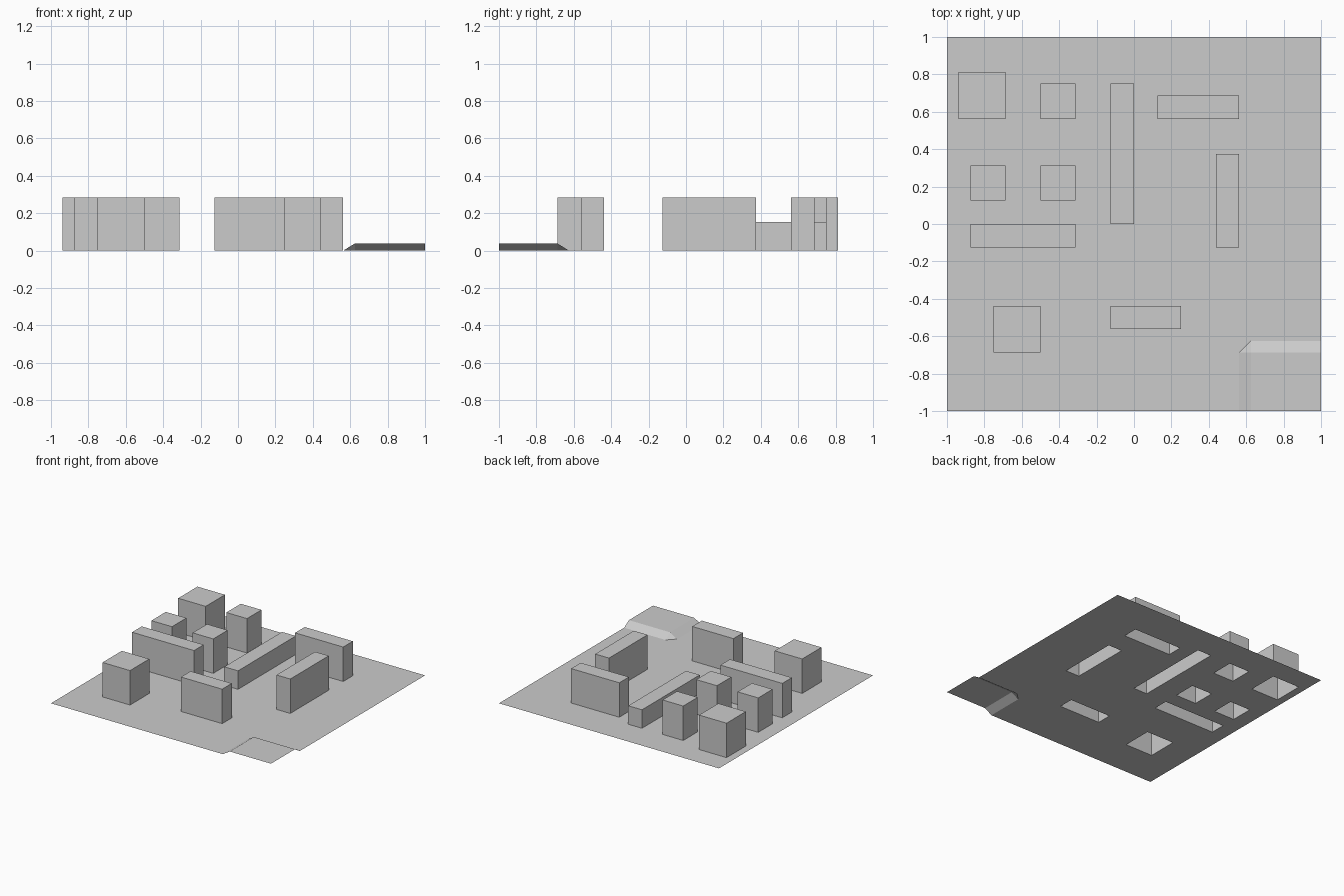
import bpy, bmesh
from mathutils import Matrix, Vector

if "Cube" in bpy.data.objects:
    bpy.data.objects.remove(bpy.data.objects["Cube"])

U = 1 / 16            # layout module: everything sits on a 32 x 32 grid
TALL, LOW, RAISED = 0.283, 0.152, 0.0385

# name: x0, x1, y0, y1 (in modules), height
BUILDINGS = {
    "corner_tower":   (-15, -11, 9, 13, TALL),
    "back_tower":     (-8, -5, 9, 12, TALL),
    "left_tower":     (-14, -11, 2, 5, TALL),
    "middle_tower":   (-8, -5, 2, 5, TALL),
    "front_tower":    (-12, -8, -11, -7, TALL),
    "low_long_block": (-2, 0, 0, 12, LOW),
    "back_block":     (2, 9, 9, 11, TALL),
    "right_block":    (7, 9, -2, 6, TALL),
    "left_block":     (-14, -5, -2, 0, TALL),
    "front_block":    (-2, 4, -9, -7, TALL),
}


def finish(name, bm):
    mesh = bpy.data.meshes.new(name)
    bm.to_mesh(mesh)
    bm.free()
    bpy.context.collection.objects.link(bpy.data.objects.new(name, mesh))


def building(name, x0, x1, y0, y1, h):
    """Box without a floor, standing over its hole in the ground."""
    bm = bmesh.new()
    size = Matrix.Diagonal(((x1 - x0) * U, (y1 - y0) * U, h, 1))
    centre = Matrix.Translation(((x0 + x1) / 2 * U, (y0 + y1) / 2 * U, h / 2))
    bmesh.ops.create_cube(bm, size=1, matrix=centre @ size)
    bm.normal_update()
    floor = [f for f in bm.faces if f.normal.z < -0.5]
    bmesh.ops.delete(bm, geom=floor, context='FACES_ONLY')
    finish(name, bm)


def covered(face):
    c = face.calc_center_median() / U
    return any(x0 < c.x < x1 and y0 < c.y < y1
               for x0, x1, y0, y1, _ in BUILDINGS.values())


# Ground sheet with a hole under each building
bm = bmesh.new()
bmesh.ops.create_grid(bm, x_segments=32, y_segments=32, size=1)
bmesh.ops.delete(bm, geom=[f for f in bm.faces if covered(f)], context='FACES')

# Raised corner: chamfered foot, one-module slopes, flat top
foot = [v for v in bm.verts
        if (v.co - Vector((9 * U, -11 * U, 0))).length < 0.01
        or (v.co - Vector((10 * U, -10 * U, 0))).length < 0.01]
bmesh.ops.connect_verts(bm, verts=foot)
for v in bm.verts:
    if v.co.x > 9.5 * U and v.co.y < -10.5 * U:
        v.co.z = RAISED
finish("ground", bm)

# Buildings
for name, spec in BUILDINGS.items():
    building(name, *spec)
